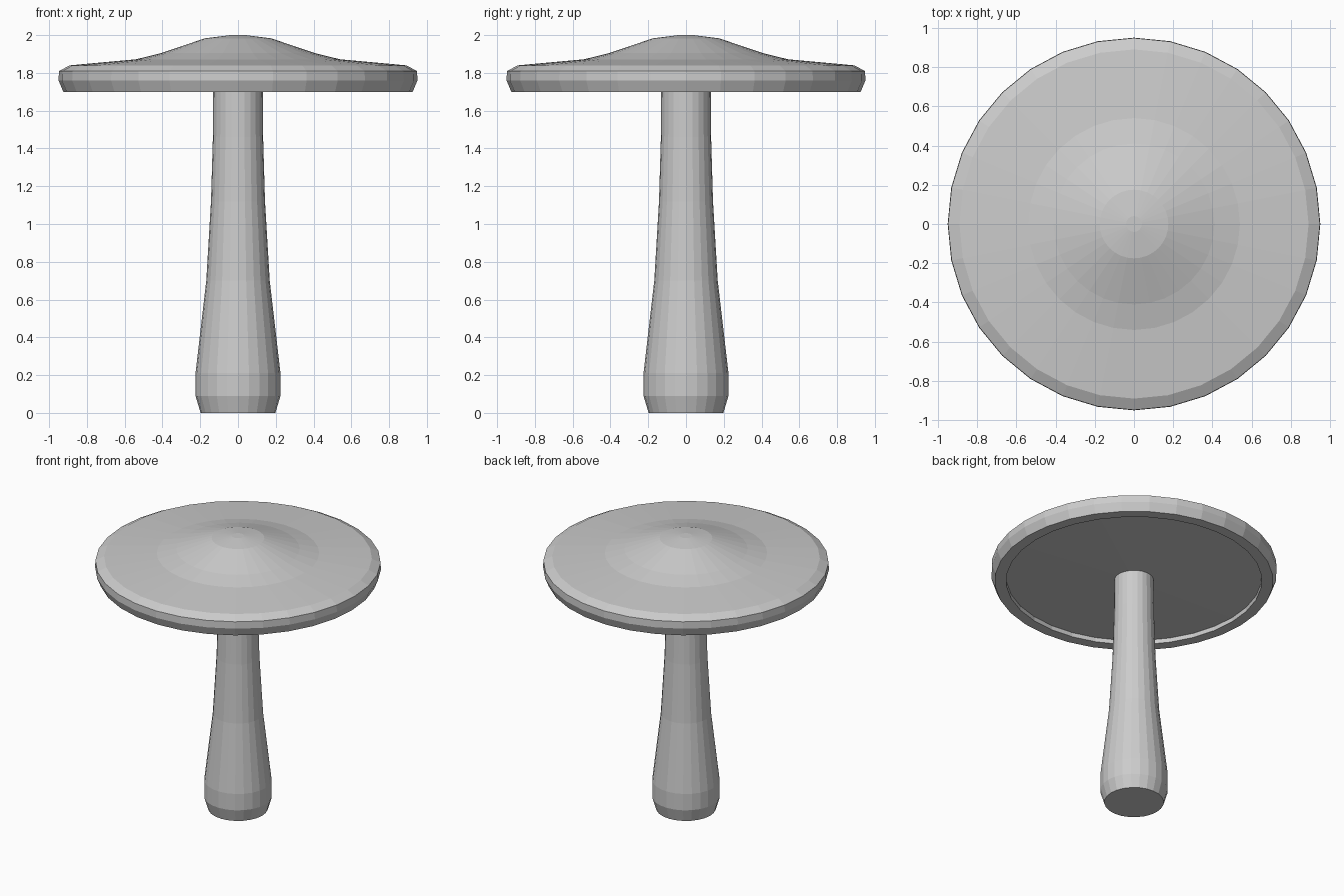
import bpy, bmesh, math

if "Cube" in bpy.data.objects:
    bpy.data.objects.remove(bpy.data.objects["Cube"])


def lathe(name, profile, sides):
    """Revolve an (r, z) profile around z; r = 0 points become poles."""
    bm = bmesh.new()
    rings = []
    for r, z in profile:
        if r == 0:
            rings.append([bm.verts.new((0, 0, z))] * sides)
        else:
            rings.append([bm.verts.new((r * math.cos(2 * math.pi * i / sides),
                                        r * math.sin(2 * math.pi * i / sides), z))
                          for i in range(sides)])
    for a, b in zip(rings, rings[1:]):
        for i in range(sides):
            j = (i + 1) % sides
            corners = list(dict.fromkeys((a[i], a[j], b[j], b[i])))
            bm.faces.new(corners)
    bmesh.ops.recalc_face_normals(bm, faces=bm.faces)
    mesh = bpy.data.meshes.new(name)
    bm.to_mesh(mesh)
    bm.free()
    obj = bpy.data.objects.new(name, mesh)
    bpy.context.collection.objects.link(obj)
    return obj


# Stem: swollen foot tapering to a slim neck
lathe("stem", [(0, 0), (0.198, 0), (0.225, 0.09), (0.225, 0.21), (0.168, 0.70),
               (0.143, 1.12), (0.133, 1.46), (0.131, 1.71), (0, 1.71)], 24)

# Cap: wide disc with a central bump, rounded rim and shallow recess below
lathe("cap", [(0, 2.0), (0.04, 2.0), (0.175, 1.983), (0.41, 1.904), (0.54, 1.872),
              (0.89, 1.84), (0.948, 1.81), (0.95, 1.76), (0.925, 1.70),
              (0.85, 1.70), (0.85, 1.732), (0, 1.70)], 32)
